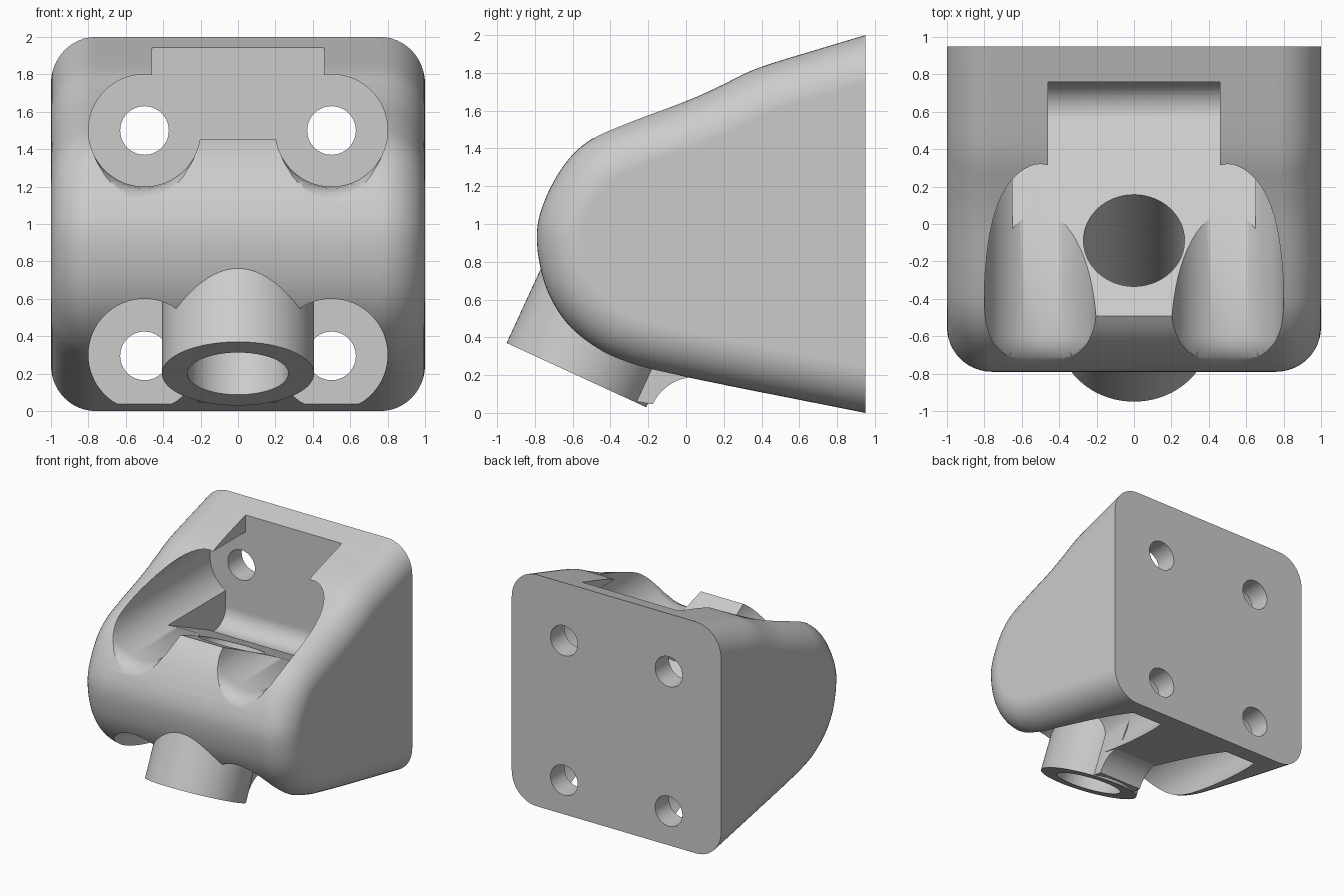
import bpy, bmesh
from math import sin, cos, pi, radians
from mathutils import Vector

if "Cube" in bpy.data.objects:
    bpy.data.objects.remove(bpy.data.objects["Cube"])

mat = bpy.data.materials.new("plain grey")
mat.use_nodes = True
GREY = (0.6, 0.6, 0.6, 1)
mat.diffuse_color = GREY
mat.node_tree.nodes["Principled BSDF"].inputs["Base Color"].default_value = GREY


def loft(name, rings):
    """Closed solid through a list of matching rings of points."""
    bm = bmesh.new()
    rows = [[bm.verts.new(p) for p in ring] for ring in rings]
    n = len(rows[0])
    for a, b in zip(rows, rows[1:]):
        for i in range(n):
            j = (i + 1) % n
            bm.faces.new((a[i], a[j], b[j], b[i]))
    bm.faces.new(rows[0][::-1])
    bm.faces.new(rows[-1])
    if bm.calc_volume(signed=True) < 0:
        bmesh.ops.reverse_faces(bm, faces=bm.faces)
    mesh = bpy.data.meshes.new(name)
    bm.to_mesh(mesh)
    bm.free()
    mesh.materials.append(mat)
    ob = bpy.data.objects.new(name, mesh)
    bpy.context.collection.objects.link(ob)
    return ob


def prism(name, outline, half_width):
    """Side outline of (y, z) points extruded evenly along x."""
    return loft(name, [[(x, y, z) for y, z in outline] for x in (-half_width, half_width)])


def turned(name, start, axis, stations, sides=64):
    """Round solid: stations are (distance along axis, radius)."""
    axis = Vector(axis).normalized()
    u = Vector((1, 0, 0))
    v = axis.cross(u)
    angles = [2 * pi * i / sides for i in range(sides)]
    return loft(name, [[Vector(start) + axis * t + (u * cos(a) + v * sin(a)) * r
                        for a in angles] for t, r in stations])


def smooth_path(points, steps=6):
    """Catmull-Rom curve through the points."""
    p = [Vector(q) for q in points]
    p = [2 * p[0] - p[1]] + p + [2 * p[-1] - p[-2]]
    out = []
    for a, b, c, d in zip(p, p[1:], p[2:], p[3:]):
        for k in range(steps):
            t = k / steps
            out.append(0.5 * (2 * b + (c - a) * t + (2 * a - 5 * b + 4 * c - d) * t * t
                              + (3 * b - a - 3 * c + d) * t ** 3))
    return out + [p[-2]]


def arc(cy, cz, r, a0, a1, n=10):
    return [(cy + r * cos(radians(a0 + (a1 - a0) * i / n)),
             cz + r * sin(radians(a0 + (a1 - a0) * i / n))) for i in range(n + 1)]


# Main body: side profile with rounded left and right edges, run past the back face
BACK, FLOOR, ROUND = 0.95, 0.76, 0.24
side = smooth_path([(1.35, 2.12), (BACK, 2.0), (0.7, 1.925), (0.38, 1.825), (0.18, 1.73),
                    (0, 1.65), (-0.3, 1.54), (-0.5, 1.45), (-0.64, 1.32), (-0.75, 1.12),
                    (-0.79, 0.93), (-0.75, 0.69), (-0.65, 0.5), (-0.5, 0.36), (-0.32, 0.27),
                    (0, 0.19), (BACK, 0), (1.35, -0.08)])
inward = []
for i in range(len(side)):
    t = side[min(i + 1, len(side) - 1)] - side[max(i - 1, 0)]
    inward.append(Vector((-t.y, t.x)).normalized())


def body_ring(x, inset):
    return [(x, q.x, q.y) for q in (p + n * inset for p, n in zip(side, inward))]


right_half = [(1 - ROUND + ROUND * sin(a), ROUND * (1 - cos(a)))
              for a in (pi / 2 * i / 12 for i in range(13))]
body = loft("bracket_body", [body_ring(-x, d) for x, d in reversed(right_half)]
            + [body_ring(x, d) for x, d in right_half])


def combine(tool, operation):
    mod = body.modifiers.new("combine", 'BOOLEAN')
    mod.operation, mod.solver, mod.object = operation, 'EXACT', tool
    bpy.context.view_layer.update()
    mesh = bpy.data.meshes.new_from_object(
        body.evaluated_get(bpy.context.evaluated_depsgraph_get()))
    body.modifiers.clear()
    body.data = mesh
    bpy.data.objects.remove(tool)


# Flat mounting face at the back
combine(prism("back_trim", [(BACK, -1), (3, -1), (3, 3), (BACK, 3)], 2), 'DIFFERENCE')

# Screw pockets, with a softened lip on the upper pair, and screw holes
for s in (-1, 1):
    combine(turned("upper_pocket", (0.5 * s, FLOOR, 1.5), (0, -1, 0),
                   [(0, 0.3), (1.36, 0.3), (1.42, 0.31), (1.47, 0.335), (1.51, 0.38),
                    (1.6, 0.5)]), 'DIFFERENCE')
    combine(turned("lower_pocket", (0.5 * s, FLOOR, 0.3), (0, -1, 0),
                   [(0, 0.3), (2, 0.3)]), 'DIFFERENCE')
    for z in (0.295, 1.5):
        combine(turned("screw_hole", (0.5 * s, 0.5, z), (0, 1, 0),
                       [(0, 0.13), (1, 0.13)], 40), 'DIFFERENCE')

# Central opening with a sloping floor rounded into the back wall
slope_floor = [(0.545, 0.978)] + arc(0.61, 1.105, 0.15, -115, 0)[1:]
combine(prism("top_opening", [(-0.9, 1.643)] + slope_floor + [(FLOOR, 2.4), (-0.9, 2.4)],
              0.46), 'DIFFERENCE')
combine(prism("wide_floor", [(-0.59, 1.5)] + slope_floor + [(FLOOR, 1.5)], 0.65),
        'DIFFERENCE')

# Angled spout, its web to the underside, and the bore
AXIS, FOOT = (0, 0.418, 0.909), Vector((0, -0.58, 0.2))
combine(turned("spout", FOOT, AXIS, [(0, 0.407), (0.9, 0.407)], 96), 'UNION')
combine(prism("spout_web", [(-0.4, 0.4), (-0.26, 0.06)] + arc(0.05, -0.06, 0.25, 155, 85)
              + [(0.2, 0.4)], 0.21), 'UNION')
combine(turned("bore", FOOT, AXIS, [(-0.5, 0.27), (2, 0.27)], 64), 'DIFFERENCE')

# Smooth shading with crisp edges
bpy.context.view_layer.objects.active = body
body.select_set(True)
bpy.ops.object.shade_smooth_by_angle(angle=radians(30))
weighted = body.modifiers.new("even_shading", 'WEIGHTED_NORMAL')
weighted.keep_sharp = True
